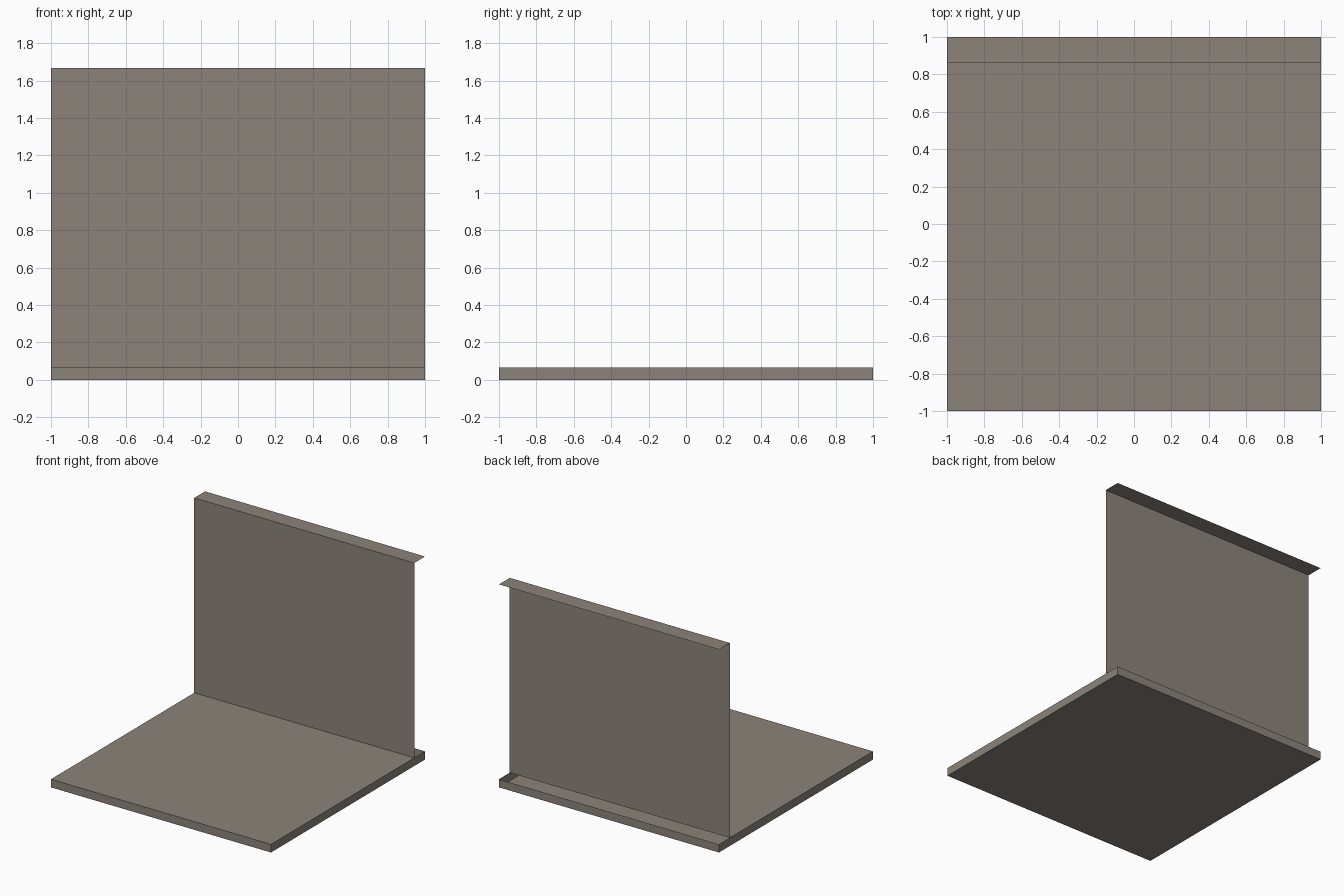
import bpy

if "Cube" in bpy.data.objects:
    bpy.data.objects.remove(bpy.data.objects["Cube"])

grey = bpy.data.materials.new("warm_grey")
grey.diffuse_color = (0.26, 0.23, 0.195, 1)
grey.use_nodes = True
grey.node_tree.nodes["Principled BSDF"].inputs["Base Color"].default_value = grey.diffuse_color

SLAB_TOP, WALL_TOP, WALL_Y = 0.067, 1.668, 0.86


def sheet(name, verts, faces):
    """Thin surface part made from a few corner points."""
    mesh = bpy.data.meshes.new(name)
    mesh.from_pydata(verts, [], faces)
    mesh.materials.append(grey)
    obj = bpy.data.objects.new(name, mesh)
    bpy.context.collection.objects.link(obj)
    return obj


def across(profile):
    """Pair every (y, z) profile point at the left and right edge."""
    return [(x, y, z) for y, z in profile for x in (-1, 1)]


# Floor slab: hollow, with its top left open behind the wall
sheet("floor_slab",
      across([(-1, 0), (1, 0), (1, SLAB_TOP), (WALL_Y, SLAB_TOP), (-1, SLAB_TOP)]),
      [(0, 2, 3, 1),        # underside
       (3, 2, 4, 5),        # back edge
       (8, 9, 7, 6),        # top
       (0, 1, 9, 8),        # front edge
       (0, 8, 6, 4, 2),     # left side
       (1, 3, 5, 7, 9)])    # right side

# Upright wall: single sheet
sheet("wall", across([(WALL_Y, SLAB_TOP), (WALL_Y, WALL_TOP)]), [(0, 1, 3, 2)])

# Ledge running back from the top of the wall
sheet("wall_top_ledge", across([(WALL_Y, WALL_TOP), (1, WALL_TOP)]), [(0, 1, 3, 2)])
